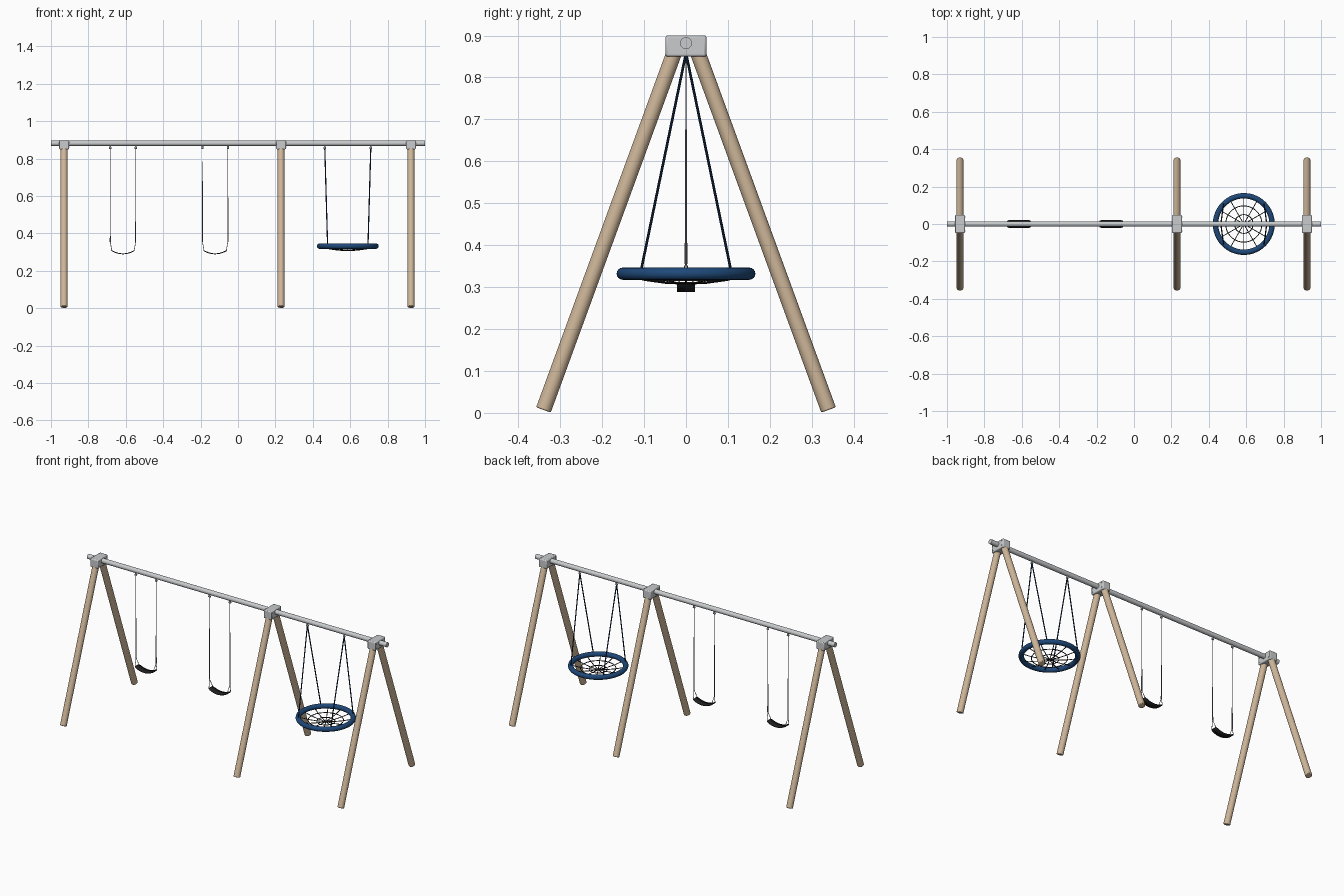
import bpy, bmesh, math
from mathutils import Vector, Matrix

cube = bpy.data.objects.get("Cube")
if cube:
    bpy.data.objects.remove(cube, do_unlink=True)


def material(name, r, g, b):
    m = bpy.data.materials.new(name)
    m.use_nodes = True
    m.diffuse_color = (r, g, b, 1)
    m.node_tree.nodes["Principled BSDF"].inputs["Base Color"].default_value = (r, g, b, 1)
    return m


WOOD = material("tan_wood", 0.62, 0.47, 0.32)
STEEL = material("galvanised_steel", 0.58, 0.6, 0.61)
CHAIN = material("chain_grey", 0.2, 0.2, 0.21)
BLACK = material("black_rubber", 0.014, 0.014, 0.015)
BLUE = material("blue_padding", 0.013, 0.065, 0.19)
NAVY = material("navy_rope", 0.008, 0.025, 0.07)


def finish(name, bm, mat, bevel=0, smooth=True):
    mesh = bpy.data.meshes.new(name)
    bm.to_mesh(mesh)
    bm.free()
    mesh.materials.append(mat)
    ob = bpy.data.objects.new(name, mesh)
    bpy.context.collection.objects.link(ob)
    bpy.ops.object.select_all(action='DESELECT')
    ob.select_set(True)
    bpy.context.view_layer.objects.active = ob
    if smooth:
        bpy.ops.object.shade_smooth_by_angle(angle=math.radians(40))
    if bevel:
        mod = ob.modifiers.new("bevel", 'BEVEL')
        mod.width, mod.segments = bevel, 2
        mod.limit_method = 'ANGLE'
    return ob


def rod(bm, a, b, r1, r2=None, sides=8):
    """Add a round rod from a to b."""
    a, b = Vector(a), Vector(b)
    d = b - a
    turn = d.to_track_quat('Z', 'Y').to_matrix().to_4x4()
    bmesh.ops.create_cone(bm, cap_ends=True, segments=sides, radius1=r1,
                          radius2=r1 if r2 is None else r2, depth=d.length,
                          matrix=Matrix.Translation((a + b) / 2) @ turn)


def rods(name, pairs, r, mat, sides=8, r2=None, bevel=0):
    bm = bmesh.new()
    for a, b in pairs:
        rod(bm, a, b, r, r2, sides)
    return finish(name, bm, mat, bevel)


def ring(name, centre, major, minor, mat, u=48, v=12):
    bpy.ops.mesh.primitive_torus_add(location=centre, major_radius=major, minor_radius=minor,
                                     major_segments=u, minor_segments=v)
    ob = bpy.context.object
    ob.name = name
    ob.data.materials.append(mat)
    bpy.ops.object.shade_smooth_by_angle(angle=math.radians(60))


BEAM_Z = 0.882

# Top beam
rods("top_beam", [((-1, 0, BEAM_Z), (1, 0, BEAM_Z))], 0.0142, STEEL, 24)

# A-frames: two leaning legs, a steel bracket and its bolts
for i, x in enumerate((-0.93, 0.23, 0.925)):
    for side, s in (("front", -1), ("back", 1)):
        rods(f"{side}_leg_{i}", [((x, s * 0.34, 0.007), (x, s * 0.026, 0.865))],
             0.0185, WOOD, 24, bevel=0.003)
    bm = bmesh.new()
    bmesh.ops.create_cube(bm, size=1, matrix=Matrix.Translation((x, 0, 0.875))
                          @ Matrix.Diagonal((0.052, 0.097, 0.051, 1)))
    finish(f"bracket_{i}", bm, STEEL, bevel=0.005)
    rods(f"bracket_bolts_{i}",
         [((x - 0.028, y, z), (x + 0.028, y, z)) for y in (-0.037, 0.037) for z in (0.862, 0.889)],
         0.0025, STEEL)


def hanger(name, x):
    rods(name, [((x, 0, 0.853), (x, 0, 0.872)), ((x - 0.006, 0, 0.856), (x + 0.006, 0, 0.856))],
         0.005, STEEL, 10)


# Belt swings: sagging seat, chains and triangular links
for n, cx in enumerate((-0.615, -0.122)):
    bm = bmesh.new()
    steps = 12
    rows = []
    for k in range(steps + 1):
        t = 2 * k / steps - 1
        half = 0.021 if abs(t) < 0.95 else 0.017
        rows.append([bm.verts.new((cx + 0.062 * t, s * half, 0.291 + 0.018 * t * t))
                     for s in (-1, 1)])
    for p, q in zip(rows, rows[1:]):
        bm.faces.new((p[0], q[0], q[1], p[1]))
    seat = finish(f"belt_seat_{n}", bm, BLACK)
    solid = seat.modifiers.new("thickness", 'SOLIDIFY')
    solid.thickness, solid.offset = 0.005, 0
    for side, s in (("right", -1), ("left", 1)):
        x = cx + s * 0.068
        hanger(f"belt_hanger_{side}_{n}", x)
        rods(f"chain_{side}_{n}", [((x, 0, 0.355), (x, 0, 0.856))], 0.0032, CHAIN, 6, r2=0.001)
        top, ends = (x, 0, 0.357), [(cx + s * 0.06, y, 0.309) for y in (-0.018, 0.018)]
        rods(f"seat_link_{side}_{n}", [(top, ends[0]), (top, ends[1]), ends], 0.0016, CHAIN, 6)

# Nest swing: padded hoop
NX, NZ = 0.587, 0.332
ring("nest_hoop", (NX, 0, NZ), 0.151, 0.0145, BLUE, 64, 16)


def sag(r, a):
    """Point on the sagging net at radius r and angle a."""
    return (NX + r * math.cos(a), r * math.sin(a), 0.308 + 0.02 * (r / 0.145) ** 2)


# Net spokes and rings
spokes = []
radii = (0, 0.05, 0.097, 0.145)
for k in range(12):
    a = k * math.tau / 12
    spokes += [(sag(p, a), sag(q, a)) for p, q in zip(radii, radii[1:])]
rods("net_spokes", spokes, 0.0024, BLACK, 6)
for k, r in enumerate(radii[1:3]):
    ring(f"net_ring_{k}", (NX, 0, sag(r, 0)[2]), r, 0.0024, BLACK, 36, 6)

# Nest ropes, tied round the hoop
for side, s in (("right", -1), ("left", 1)):
    x = NX + s * 0.123
    hanger(f"nest_hanger_{side}", x)
    rods(f"nest_ropes_{side}",
         [((x, 0, 0.858), (NX + s * 0.108, y, 0.336)) for y in (-0.108, 0.108)], 0.0032, NAVY)
